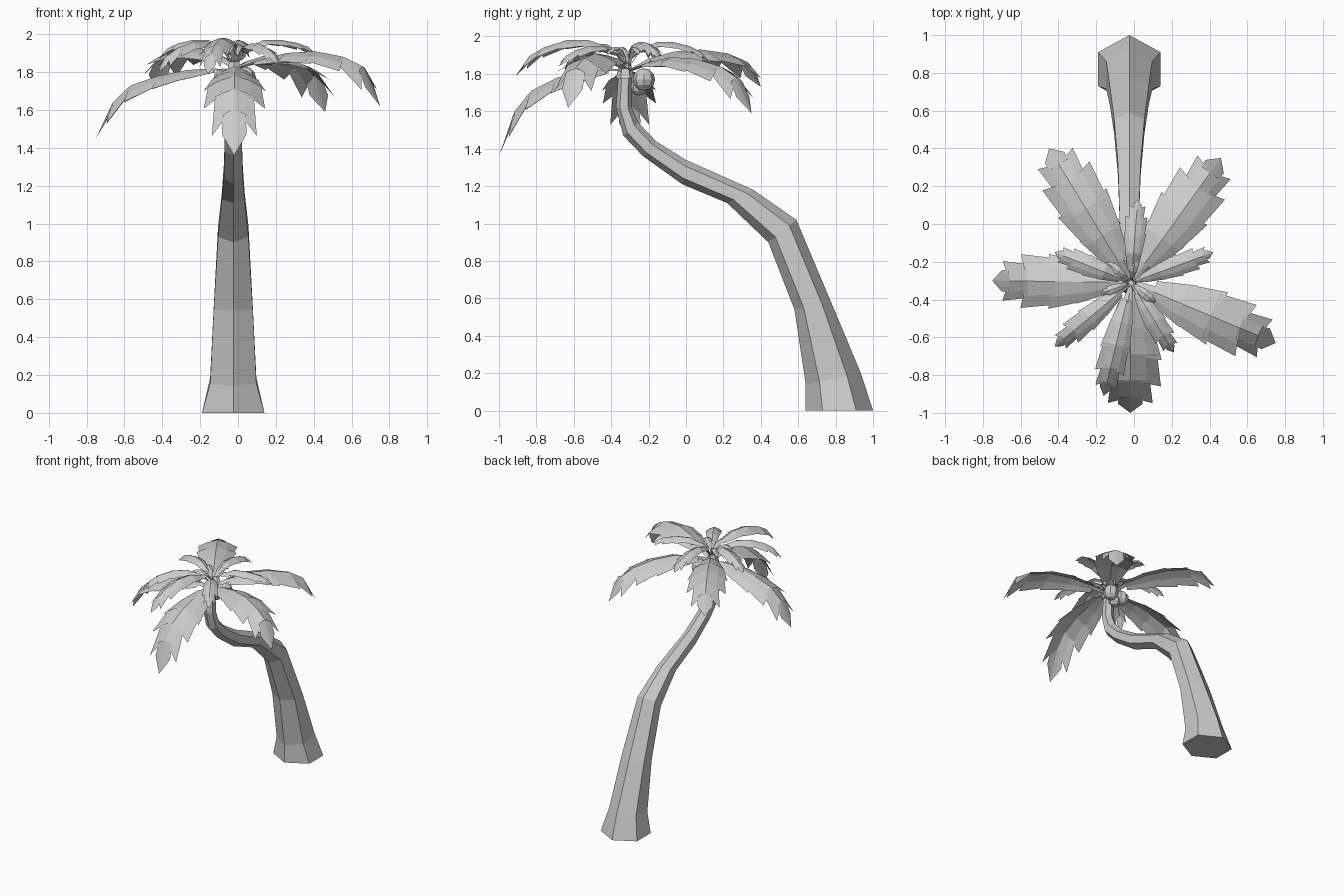
import bpy, bmesh, math
from mathutils import Vector

if "Cube" in bpy.data.objects:
    bpy.data.objects.remove(bpy.data.objects["Cube"])

CX = -0.025


def finish(name, bm, recalc=True):
    if recalc:
        bmesh.ops.recalc_face_normals(bm, faces=bm.faces[:])
    me = bpy.data.meshes.new(name)
    bm.to_mesh(me)
    bm.free()
    ob = bpy.data.objects.new(name, me)
    bpy.context.collection.objects.link(ob)
    return ob


# Trunk: hexagonal rings, each given by its front and back corner (y, z) and half width
rings = [((0.64, 0.0), (1.0, 0.0), 0.165), ((0.64, 0.14), (0.935, 0.20), 0.122),
         ((0.58, 0.54), (0.78, 0.57), 0.103), ((0.44, 0.90), (0.59, 1.02), 0.08),
         ((0.22, 1.11), (0.36, 1.18), 0.06), ((-0.02, 1.21), (0.0, 1.34), 0.05),
         ((-0.23, 1.36), (-0.16, 1.44), 0.046), ((-0.335, 1.47), (-0.255, 1.54), 0.045),
         ((-0.375, 1.62), (-0.29, 1.62), 0.042), ((-0.36, 1.80), (-0.29, 1.80), 0.035)]
bm = bmesh.new()
prev = None
for a, b, w in rings:
    a, b = Vector((CX, *a)), Vector((CX, *b))
    mid, half = (a + b) / 2, (b - a) / 2
    ring = []
    for k in range(6):
        ang = math.pi / 3 * k
        ring.append(bm.verts.new(mid + half * math.cos(ang)
                                 + Vector((w * math.sin(ang) / 0.866, 0, 0))))
    if prev:
        for k in range(6):
            bm.faces.new((prev[k], prev[(k + 1) % 6], ring[(k + 1) % 6], ring[k]))
    else:
        bm.faces.new(ring)
    prev = ring
bm.faces.new(prev)
finish("trunk", bm)

# Frond: serrated sheet folded along its midrib, in overlapping toothed sections
T = [0, 0.15, 0.35, 0.55, 0.75, 0.88, 1.0]
SECTIONS = [(0, 0.15, 0.12, 0.2), (0.15, 0.35, 0.4, 0.8), (0.35, 0.55, 0.72, 1.0),
            (0.55, 0.75, 0.85, 0.98), (0.75, 0.88, 0.62, 0.72), (0.88, 0.93, 0.36, 0.4),
            (0.93, 1.0, 0.4, 0.0)]
ROOT = Vector((-0.015, -0.31))


def frond(name, tip, width, zs, droop=0.4, root=ROOT):
    tip = Vector(tip)
    d = (tip - root).normalized()
    side = Vector((-d.y, d.x, 0))

    def rib(t):
        t = min(t, 1.0)
        i = min(sum(t >= s for s in T) - 1, 5)
        f = (t - T[i]) / (T[i + 1] - T[i])
        p = root.lerp(tip, t)
        return Vector((p.x, p.y, zs[i] + (zs[i + 1] - zs[i]) * f))

    def row(t, w, tooth):
        pts = []
        for s in (-1, -0.55, 0, 0.55, 1):
            p = rib(t + tooth * abs(s)) + side * (s * w * width)
            p.z -= droop * w * width * abs(s) ** 1.5
            pts.append(bm.verts.new(p))
        return pts

    bm = bmesh.new()
    for t0, t1, w0, w1 in SECTIONS:
        lo = row(t0, w0, 0.0)
        hi = row(t1, w1, 0.045 if 0.1 < t0 < 0.8 else 0.0)
        for k in range(4):
            bm.faces.new((lo[k + 1], lo[k], hi[k], hi[k + 1]))
    bmesh.ops.remove_doubles(bm, verts=bm.verts[:], dist=0.0005)
    finish(name, bm, False)


# Five large lower fronds
large = [((0.46, 0.35), 0.15, (1.82, 1.86, 1.89, 1.88, 1.84, 1.78, 1.59)),
         ((-0.45, 0.40), 0.15, (1.82, 1.88, 1.92, 1.93, 1.91, 1.87, 1.73)),
         ((-0.75, -0.30), 0.145, (1.80, 1.82, 1.81, 1.78, 1.73, 1.64, 1.45)),
         ((0.75, -0.63), 0.15, (1.82, 1.86, 1.90, 1.91, 1.88, 1.83, 1.62)),
         ((-0.02, -1.0), 0.165, (1.82, 1.83, 1.81, 1.78, 1.71, 1.60, 1.36))]
for i, (tip, w, zs) in enumerate(large):
    frond(f"large_frond_{i + 1}", tip, w, zs)

# Medium upper fronds: arch up then dip by a set amount at the tip
medium = [((0.42, -0.15), 0.06, 1.97, 1.89), ((-0.42, -0.15), 0.06, 1.97, 1.87),
          ((-0.42, -0.65), 0.065, 1.96, 1.80), ((0.21, -0.68), 0.06, 1.95, 1.84),
          ((0.02, 0.13), 0.06, 1.97, 1.86), ((-0.16, -0.91), 0.08, 1.98, 1.79)]
for i, (tip, w, top, end) in enumerate(medium):
    dz = top - end
    zs = (1.83, top - 0.04, top, top, top - 0.2 * dz, top - 0.45 * dz, end)
    frond(f"medium_frond_{i + 1}", tip, w, zs, 0.5)

# Small inner tuft
for i in range(6):
    ang = math.radians(60 * i + 20)
    tip = ROOT + Vector((math.cos(ang), math.sin(ang))) * 0.17
    frond(f"tuft_frond_{i + 1}", tip, 0.026,
          (1.82, 1.89, 1.93, 1.945, 1.94, 1.93, 1.90), 0.4)

# Crown hub
bm = bmesh.new()
bmesh.ops.create_cone(bm, cap_ends=True, segments=6, radius1=0.05, radius2=0.03, depth=0.08)
bmesh.ops.translate(bm, verts=bm.verts[:], vec=(-0.02, -0.325, 1.815))
finish("crown_hub", bm)

# Coconuts
for i, (p, r) in enumerate([((0.035, -0.225, 1.77), 0.06), ((-0.075, -0.235, 1.765), 0.055),
                            ((-0.02, -0.25, 1.73), 0.045)]):
    bm = bmesh.new()
    bmesh.ops.create_uvsphere(bm, u_segments=8, v_segments=6, radius=r)
    bmesh.ops.translate(bm, verts=bm.verts[:], vec=p)
    finish(f"coconut_{i + 1}", bm)
